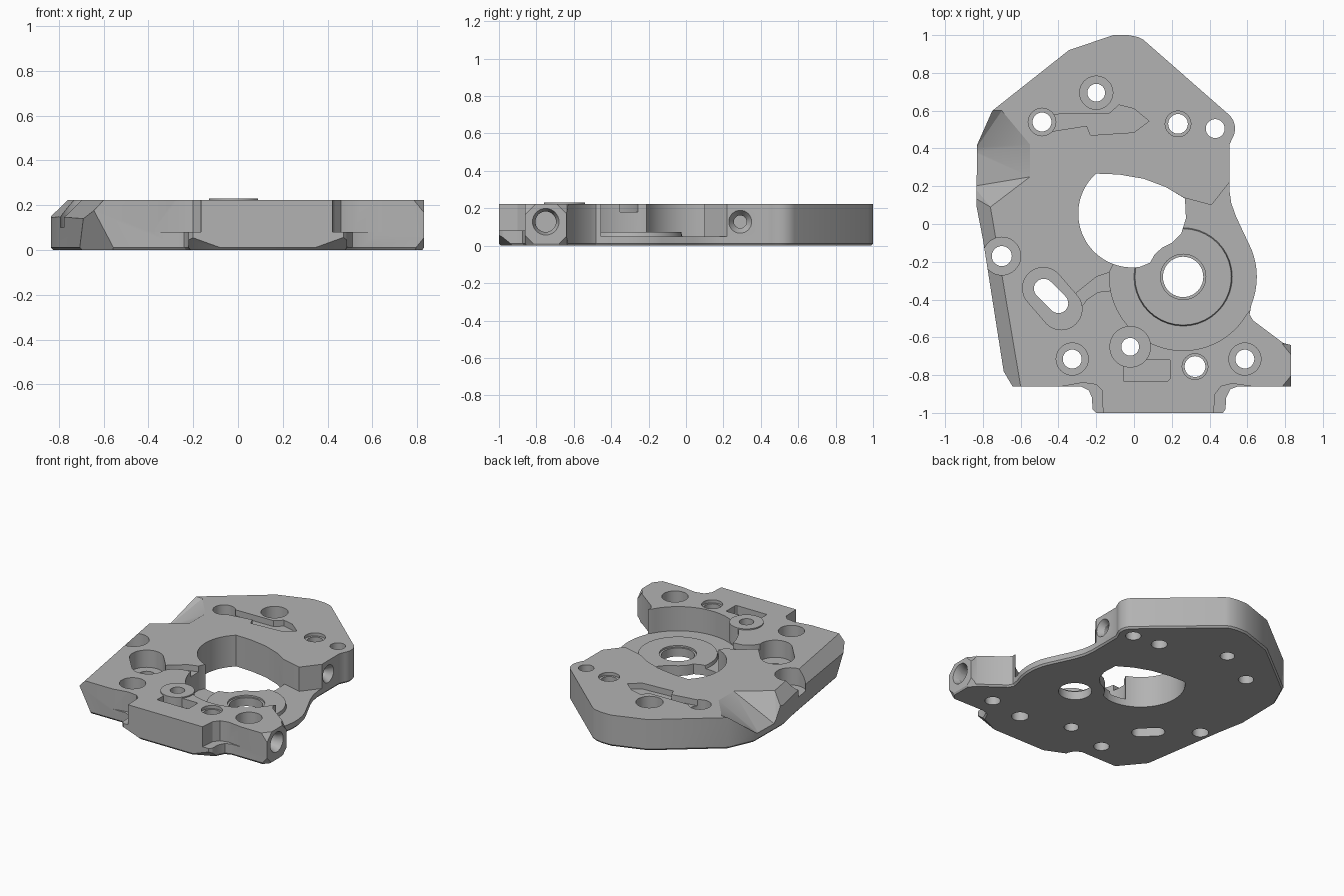
import bpy, bmesh
from math import sin, cos, radians, pi
from mathutils import Vector, Matrix

cube = bpy.data.objects.get("Cube")
if cube:
    bpy.data.objects.remove(cube)

TOP = 0.222
metal = bpy.data.materials.new("machined_grey")
metal.use_nodes = True
GREY = (0.45, 0.45, 0.45, 1)
metal.diffuse_color = GREY
metal.node_tree.nodes["Principled BSDF"].inputs["Base Color"].default_value = GREY


def to_object(name, bm):
    bmesh.ops.recalc_face_normals(bm, faces=bm.faces[:])
    mesh = bpy.data.meshes.new(name)
    bm.to_mesh(mesh)
    bm.free()
    mesh.materials.append(metal)
    ob = bpy.data.objects.new(name, mesh)
    bpy.context.collection.objects.link(ob)
    return ob


def arc(cx, cy, r, a0, a1, n=24):
    angles = [radians(a0 + (a1 - a0) * i / n) for i in range(n + 1)]
    return [(cx + r * cos(a), cy + r * sin(a)) for a in angles]


def prism(points, z0, z1):
    bm = bmesh.new()
    face = bm.faces.new([bm.verts.new((x, y, z0)) for x, y in points])
    top = bmesh.ops.extrude_face_region(bm, geom=[face])["geom"]
    verts = [v for v in top if isinstance(v, bmesh.types.BMVert)]
    bmesh.ops.translate(bm, verts=verts, vec=(0, 0, z1 - z0))
    bmesh.ops.recalc_face_normals(bm, faces=bm.faces[:])
    return bm


def hull(points):
    bm = bmesh.new()
    for p in points:
        bm.verts.new(p)
    bmesh.ops.convex_hull(bm, input=bm.verts[:])
    return bm


def drum(x, y, r, z0, z1, r_top=None):
    bm = bmesh.new()
    bmesh.ops.create_cone(bm, cap_ends=True, segments=40, radius1=r, radius2=r_top or r,
                          depth=z1 - z0, matrix=Matrix.Translation((x, y, (z0 + z1) / 2)))
    return bm


def side_drum(x0, x1, y, z, r0, r1):
    bm = bmesh.new()
    place = Matrix.Translation(((x0 + x1) / 2, y, z)) @ Matrix.Rotation(pi / 2, 4, "Y")
    bmesh.ops.create_cone(bm, cap_ends=True, segments=32, radius1=r0, radius2=r1,
                          depth=x1 - x0, matrix=place)
    return bm


def combine(bm, operation="DIFFERENCE"):
    tool = to_object("tool", bm)
    mod = plate.modifiers.new("shape", "BOOLEAN")
    mod.operation, mod.solver, mod.object = operation, "EXACT", tool
    bpy.ops.object.modifier_apply(modifier=mod.name)
    bpy.data.objects.remove(tool)


# Main plate outline with a small bevel round the underside
outline = [(-0.645, -0.86), (-0.28, -0.86), (-0.24, -0.88), (-0.222, -0.92), (-0.22, -0.98),
           (-0.2, -1), (0.47, -1), (0.485, -0.98), (0.487, -0.92), (0.51, -0.875), (0.55, -0.86),
           (0.83, -0.86), (0.83, -0.64), (0.79, -0.63), (0.63, -0.51), (0.612, -0.48)]
outline += arc(0.26, -0.28, 0.39, -22, 22)
outline += [(0.54, 0.04), (0.515, 0.11), (0.505, 0.18), (0.505, 0.42)]
outline += arc(0.435, 0.505, 0.1, -30, 50, 10)
outline += [(0.05, 0.975), (0.02, 0.99), (-0.03, 1), (-0.11, 1), (-0.345, 0.92), (-0.75, 0.6),
            (-0.83, 0.42), (-0.835, 0.1), (-0.8, -0.08), (-0.69, -0.78)]
bm = prism(outline, 0.012, TOP)
base = min(bm.faces, key=lambda f: f.calc_center_median().z)
bmesh.ops.inset_region(bm, faces=[base], thickness=0.01, depth=0.012)

# Sloped left edge and slanted front corner
for a, b, c, inside in (
        ((-0.76, 0.09, TOP), (-0.6, -0.86, TOP), (-0.69, -0.78, 0.14), (0, 0, 0)),
        ((-0.69, -0.78, 0.14), (-0.645, -0.86, 0.18), (-0.55, -0.86, 0), (0, 0, 0.1))):
    a, b, c = Vector(a), Vector(b), Vector(c)
    n = (b - a).cross(c - a).normalized()
    if n.dot(Vector(inside) - a) > 0:
        n = -n
    geom = bm.verts[:] + bm.edges[:] + bm.faces[:]
    cut = bmesh.ops.bisect_plane(bm, geom=geom, plane_co=a, plane_no=n, clear_outer=True)
    rim = [e for e in cut["geom_cut"] if isinstance(e, bmesh.types.BMEdge)]
    bmesh.ops.holes_fill(bm, edges=rim, sides=0)
plate = to_object("mounting_plate", bm)
bpy.context.view_layer.objects.active = plate
plate.select_set(True)

# Faceted hollow on the left side
rim = [(-0.70, 0.60), (-0.55, 0.42), (-0.55, 0.25), (-0.76, 0.09), (-1, 0.09), (-1, 0.6)]
hollow = [(x, y, z) for x, y in rim for z in (TOP, 0.4)]
combine(hull(hollow + [(-0.85, 0.38, 0.04), (-0.85, 0.2, 0.04)]))

# Deep round pocket open to the right, with a raised bearing seat
pocket = [(0.26, 0.14), (0.41, 0.1), (0.505, 0.22), (0.9, 0.22), (0.9, -0.42), (0.62, -0.45)]
pocket += arc(0.26, -0.28, 0.39, -30, -184, 40) + [(0, 0)]
combine(prism(pocket, 0.05, 0.4))
combine(drum(0.26, -0.28, 0.265, 0.03, 0.072, 0.255), "UNION")
combine(drum(0.26, -0.28, 0.12, 0.06, 0.3))
combine(drum(0.26, -0.28, 0.107, -0.1, 0.3))

# Large central opening
opening = arc(-0.01, 0.055, 0.285, 132, 278, 40)
opening += [(0.085, -0.205), (0.11, -0.16), (0.15, -0.125), (0.2, -0.1), (0.25, -0.05),
            (0.275, 0.03), (0.27, 0.135), (0.17, 0.195), (0.05, 0.24), (-0.08, 0.262)]
combine(prism(opening, -0.1, 0.4))

# Shallow recesses
recesses = (
    ([(-0.47, 0.58), (-0.13, 0.585), (-0.08, 0.63), (0, 0.61), (0.08, 0.545), (0, 0.485),
      (-0.23, 0.47), (-0.25, 0.52), (-0.44, 0.49)], 0.18),
    ([(-0.055, -0.83), (0.18, -0.83), (0.19, -0.82), (0.19, -0.72), (-0.055, -0.72)], 0.16),
    ([(-0.11, -0.25), (-0.2, -0.28), (-0.3, -0.36), (-0.36, -0.45), (-0.3, -0.47),
      (-0.25, -0.4), (-0.19, -0.36), (-0.1, -0.35)], 0.18),
)
for points, floor in recesses:
    combine(prism(points, floor, 0.4))

# Slanted slot in its rounded pocket
def capsule(r, x0, y0, x1, y1):
    return arc(x0, y0, r, 45, 225, 16) + arc(x1, y1, r, 225, 405, 16)


combine(prism(capsule(0.11, -0.48, -0.34, -0.385, -0.45), 0.1, 0.4))
combine(prism(capsule(0.052, -0.478, -0.342, -0.4, -0.42), -0.1, 0.4))

# Raised pad, then vertical holes: x, y, radius, counterbore radius, counterbore floor
combine(drum(-0.02, -0.65, 0.11, 0.1, 0.23), "UNION")
for x, y, r, wide, floor in (
        (-0.2, 0.695, 0.047, 0.088, 0.1), (-0.487, 0.54, 0.05, 0.073, 0.13),
        (0.233, 0.53, 0.052, 0.068, 0.2), (0.43, 0.505, 0.05, 0, 0),
        (-0.7, -0.17, 0.053, 0.1, 0.1), (-0.327, -0.715, 0.05, 0.085, 0.1),
        (-0.02, -0.65, 0.047, 0, 0), (0.323, -0.755, 0.055, 0.068, 0.2),
        (0.587, -0.715, 0.05, 0.085, 0.1)):
    if wide:
        combine(drum(x, y, wide, floor, 0.4))
    combine(drum(x, y, r, -0.1, 0.4))

# Countersunk holes in the right side
for x, y, outer, inner in ((0.83, -0.75, 0.075, 0.055), (0.505, 0.29, 0.068, 0.034)):
    combine(side_drum(x - 0.04, x + 0.01, y, 0.128, inner, outer))
    combine(side_drum(x - 0.13, x, y, 0.128, inner, inner))

# Stepped shoulders either side of the front tab
combine(prism([(-0.44, -0.87), (-0.27, -0.84), (-0.2, -0.85), (-0.17, -0.88), (-0.163, -1.02),
               (-0.44, -1.02)], 0.08, 0.4))
combine(prism([(0.7, -0.87), (0.52, -0.845), (0.46, -0.86), (0.43, -0.9), (0.42, -1.02),
               (0.7, -1.02)], 0.08, 0.4))


# Clipped corners: corner position and signed distances along each axis
def clip_corner(corner, dx, dy, dz):
    c = Vector(corner)
    n = Vector((1 / dx, 1 / dy, 1 / dz))
    tips = [c + Vector(v) for v in ((dx, 0, 0), (0, dy, 0), (0, 0, dz))]
    out = n.normalized() * -0.06
    combine(hull(tips + [t + out for t in tips] + [c + out]))


for z, dz in ((0, 0.055), (TOP, -0.055)):
    clip_corner((0.83, -0.86, z), -0.045, 0.055, dz)
    clip_corner((0.83, -0.635, z), -0.045, -0.055, dz)
clip_corner((-0.225, -1.002, 0), 0.18, 0.08, 0.065)
clip_corner((0.49, -1.002, 0), -0.18, 0.08, 0.065)

bpy.ops.object.shade_smooth_by_angle(angle=radians(28))
